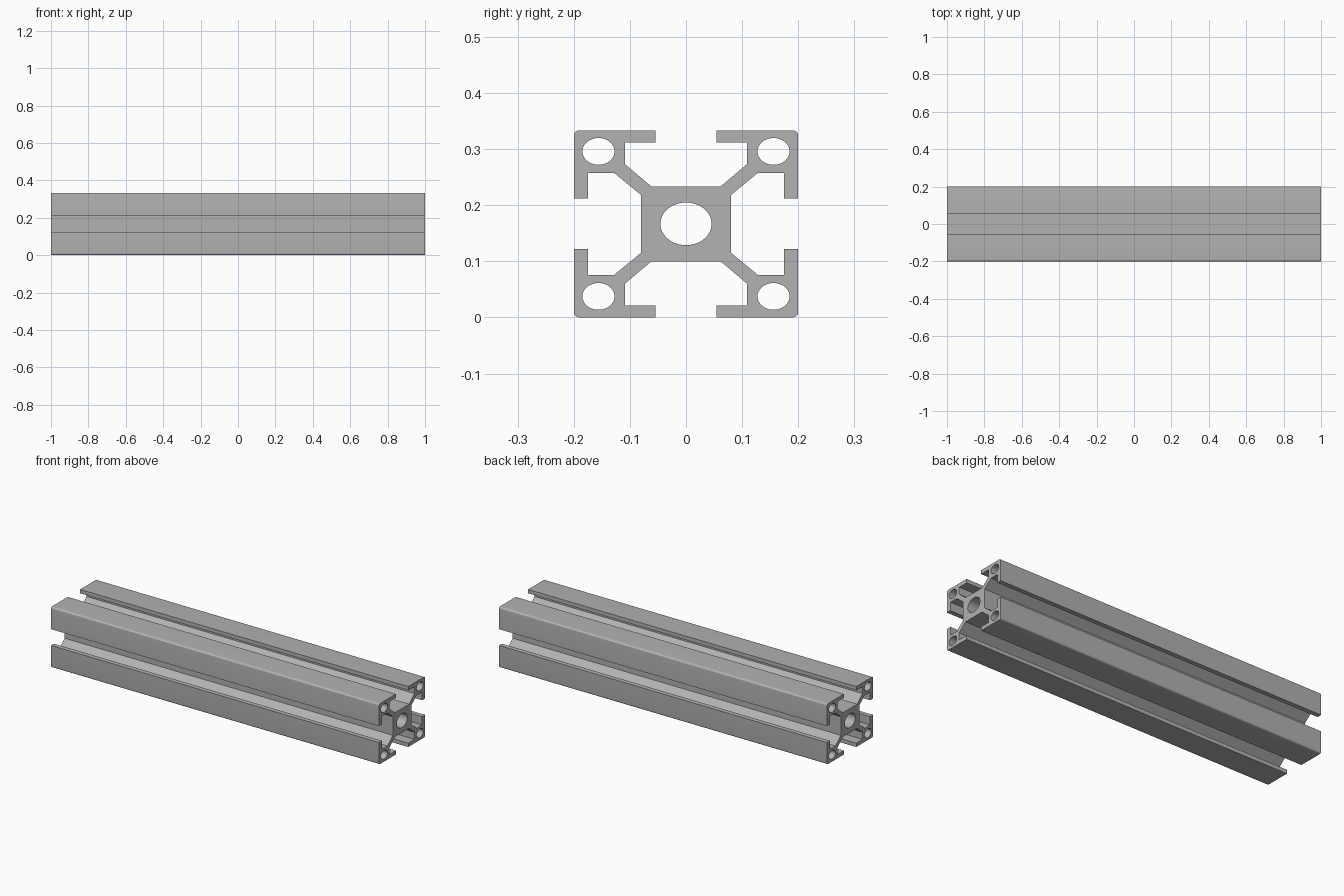
import bpy, bmesh
from math import cos, sin, pi, radians
from mathutils import Matrix

cube = bpy.data.objects.get("Cube")
if cube:
    bpy.data.objects.remove(cube, do_unlink=True)

HALF_LENGTH, HALF_WIDTH, HALF_HEIGHT = 1.0, 0.2, 0.1667

# Aluminium colour
metal = bpy.data.materials.new("grey aluminium")
metal.use_nodes = True
grey = (0.445, 0.445, 0.445, 1)
metal.diffuse_color = grey
metal.node_tree.nodes["Principled BSDF"].inputs["Base Color"].default_value = grey


def circle(cx, cy, r, count=48):
    return [(cx + r * cos(2 * pi * i / count), cy + r * sin(2 * pi * i / count))
            for i in range(count)]


def outline():
    """Slotted section on a unit square: one eighth, mirrored and turned."""
    eighth = [(.4, .308), (.64, .545), (.872, .545), (.872, .27), (1, .27)]
    r = 0.055
    arc = [(1 - r + r * cos(i * pi / 16), 1 - r + r * sin(i * pi / 16)) for i in range(9)]
    quarter = eighth + arc + [(y, x) for x, y in reversed(eighth)]
    points = []
    for _ in range(4):
        points += quarter
        quarter = [(-y, x) for x, y in quarter]
    return points


# Section curve: outline, centre bore and four corner bores
curve = bpy.data.curves.new("section", "CURVE")
curve.dimensions = "2D"
curve.fill_mode = "BOTH"
curve.extrude = HALF_LENGTH
loops = [outline(), circle(0, 0, .228)]
loops += [circle(sx * .78, sy * .775, .143) for sx in (-1, 1) for sy in (-1, 1)]
for loop in loops:
    spline = curve.splines.new("POLY")
    spline.points.add(len(loop) - 1)
    spline.use_cyclic_u = True
    for point, (x, y) in zip(spline.points, loop):
        point.co = (x * HALF_WIDTH, y * HALF_HEIGHT, 0, 1)

# Turn the filled section into a solid rail lying along x
helper = bpy.data.objects.new("section_helper", curve)
bpy.context.collection.objects.link(helper)
depsgraph = bpy.context.evaluated_depsgraph_get()
mesh = bpy.data.meshes.new_from_object(helper.evaluated_get(depsgraph))
bpy.data.objects.remove(helper, do_unlink=True)
mesh.transform(Matrix.Translation((0, 0, HALF_HEIGHT))
               @ Matrix.Rotation(radians(90), 4, "Z")
               @ Matrix.Rotation(radians(90), 4, "X"))
bm = bmesh.new()
bm.from_mesh(mesh)
bmesh.ops.remove_doubles(bm, verts=bm.verts, dist=1e-5)
bmesh.ops.recalc_face_normals(bm, faces=bm.faces)
bm.to_mesh(mesh)
bm.free()
mesh.materials.clear()
mesh.materials.append(metal)

rail = bpy.data.objects.new("slotted_rail", mesh)
bpy.context.collection.objects.link(rail)
bpy.ops.object.select_all(action="DESELECT")
rail.select_set(True)
bpy.context.view_layer.objects.active = rail
bpy.ops.object.shade_smooth_by_angle(angle=radians(30))
